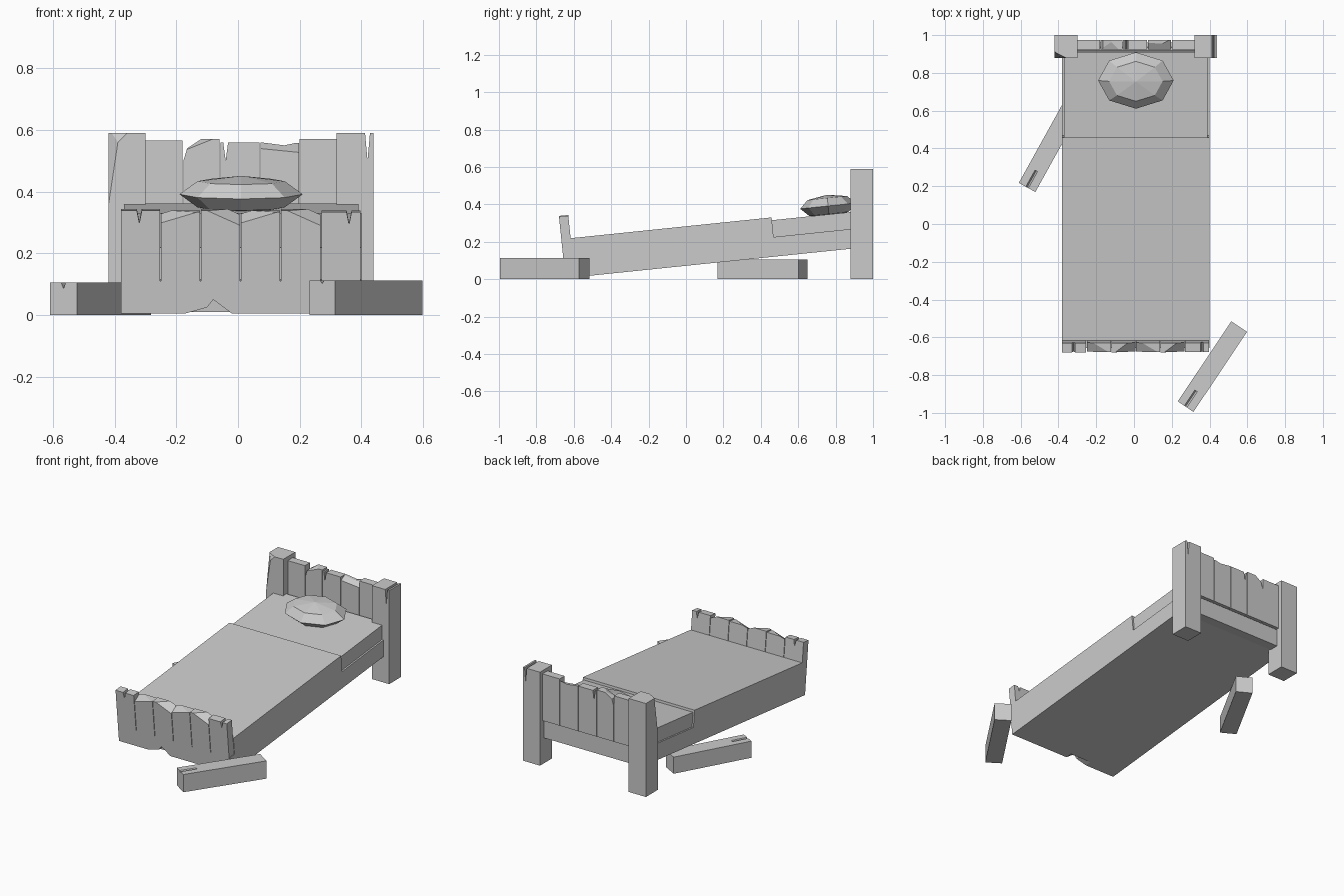
import bpy, bmesh, math
from mathutils import Matrix, Vector

cube = bpy.data.objects.get("Cube")
if cube:
    bpy.data.objects.remove(cube, do_unlink=True)

grey = bpy.data.materials.new("plain_grey")
grey.use_nodes = True
grey.diffuse_color = (0.6, 0.6, 0.6, 1)
grey.node_tree.nodes["Principled BSDF"].inputs["Base Color"].default_value = (0.6, 0.6, 0.6, 1)

# The sagging bed shares one slope, hinged at its foot
SLOPE = Matrix.Translation((0, -0.645, 0.005)) @ Matrix.Rotation(math.radians(5.9), 4, 'X')
UPRIGHT = Matrix.Identity(4)


def finish(name, bm, matrix):
    bmesh.ops.recalc_face_normals(bm, faces=bm.faces)
    mesh = bpy.data.meshes.new(name)
    bm.to_mesh(mesh)
    bm.free()
    obj = bpy.data.objects.new(name, mesh)
    obj.matrix_world = matrix
    mesh.materials.append(grey)
    bpy.context.collection.objects.link(obj)
    return obj


def board(name, profile, y0, y1, matrix=UPRIGHT, chips=()):
    """Extrude an x-z outline along y, then slice off chipped corners."""
    bm = bmesh.new()
    face = bm.faces.new([bm.verts.new((x, y0, z)) for x, z in profile])
    out = bmesh.ops.extrude_face_region(bm, geom=[face])["geom"]
    bmesh.ops.translate(bm, vec=(0, y1 - y0, 0),
                        verts=[v for v in out if isinstance(v, bmesh.types.BMVert)])
    for point, normal in chips:
        cut = bmesh.ops.bisect_plane(bm, geom=bm.verts[:] + bm.edges[:] + bm.faces[:],
                                     plane_co=point, plane_no=normal, clear_outer=True)
        edges = [e for e in cut["geom_cut"] if isinstance(e, bmesh.types.BMEdge)]
        bmesh.ops.holes_fill(bm, edges=edges)
    return finish(name, bm, matrix)


def box(x0, x1, z0, z1):
    return [(x0, z0), (x1, z0), (x1, z1), (x0, z1)]


def crack(x0, x1, z0, z1, x, depth):
    """Box outline with a narrow split in its top edge."""
    return box(x0, x1, z0, z1)[:3] + [(x + 0.008, z1), (x, z1 - depth), (x - 0.008, z1), (x0, z1)]


# Sloping frame, mattress and blanket
board("bed_frame", box(-0.38, 0.40, 0, 0.105), 0.04, 1.60, SLOPE)
board("mattress", box(-0.37, 0.39, 0.105, 0.195), 0.05, 1.583, SLOPE)
board("blanket", box(-0.38, 0.40, 0.105, 0.21), 0.05, 1.13, SLOPE)

# Foot rail with a broken notch underneath
board("foot_rail", [(-0.38, 0), (-0.17, 0), (-0.10, 0.02), (-0.08, 0.045), (-0.02, 0),
                    (0.40, 0), (0.40, 0.105), (-0.38, 0.105)], 0, 0.04, SLOPE)

# Six splintered foot planks
for i in range(6):
    x0 = -0.38 + 0.13 * i
    x1 = x0 + 0.127
    top = 0.335 - 0.005 * (i % 2)
    chips = []
    if i in (1, 3):
        chips.append((Vector((x0 + 0.05, 0, top - 0.02)), Vector((-0.3, -0.5, 1))))
    if i in (2, 4):
        chips.append((Vector((x1 - 0.04, 0, top - 0.03)), Vector((0.45, -0.6, 1))))
    if i in (0, 5):
        outline = crack(x0, x1, 0.105, top, x0 + 0.06 + 0.006 * i, 0.04)
    else:
        outline = box(x0, x1, 0.105, top)
    board(f"foot_plank_{i + 1}", outline, 0, 0.05, SLOPE, chips)

# Pillow
bm = bmesh.new()
bmesh.ops.create_uvsphere(bm, u_segments=8, v_segments=4, radius=1)
bmesh.ops.scale(bm, vec=(0.2, 0.15, 0.06), verts=bm.verts)
finish("pillow", bm, SLOPE @ Matrix.Translation((0.01, 1.437, 0.24)))

# Headboard posts, one with a worn outer edge
board("right_post", box(-0.42, -0.30, 0, 0.59), 0.88, 1.0, chips=[
    (Vector((-0.385, 0.88, 0.59)), Vector((-1, -1, 0.15))),
    (Vector((-0.36, 0.88, 0.59)), Vector((-0.5, -1, 0.5)))])
board("left_post", crack(0.32, 0.44, 0, 0.59, 0.42, 0.09), 0.88, 1.0)

# Headboard planks with uneven, broken tops
LOW = 0.275
board("head_plank_1", box(-0.30, -0.18, LOW, 0.565), 0.925, 0.975)
board("head_plank_2", [(-0.177, LOW), (-0.06, LOW), (-0.06, 0.57), (-0.12, 0.57),
                       (-0.165, 0.54), (-0.177, 0.50)], 0.925, 0.975,
      chips=[(Vector((-0.12, 0.925, 0.555)), Vector((-0.4, -0.4, 1)))])
board("head_plank_3", crack(-0.057, 0.07, LOW, 0.56, -0.04, 0.06), 0.925, 0.975)
board("head_plank_4", [(0.073, LOW), (0.197, LOW), (0.197, 0.56), (0.15, 0.55),
                       (0.073, 0.56)], 0.925, 0.975,
      chips=[(Vector((0.12, 0.925, 0.535)), Vector((0.1, -0.6, 1)))])
board("head_plank_5", box(0.20, 0.32, LOW, 0.57), 0.925, 0.975)
board("head_rail", box(-0.30, 0.32, 0.16, 0.27), 0.90, 0.96)

# Broken legs lying on the floor
for name, x, y, angle, length, height, split in (
        ("left_broken_leg", 0.415, -0.755, -33.8, 0.51, 0.112, 0.01),
        ("right_broken_leg", -0.446, 0.41, -29, 0.495, 0.105, 0.02)):
    place = Matrix.Translation((x, y, 0)) @ Matrix.Rotation(math.radians(angle), 4, 'Z')
    board(name, crack(-0.05, 0.05, 0, height, 0, split), -length / 2, -length / 2 + 0.1, place)
    board(name + "_body", box(-0.05, 0.05, 0, height), -length / 2 + 0.1, length / 2, place)
